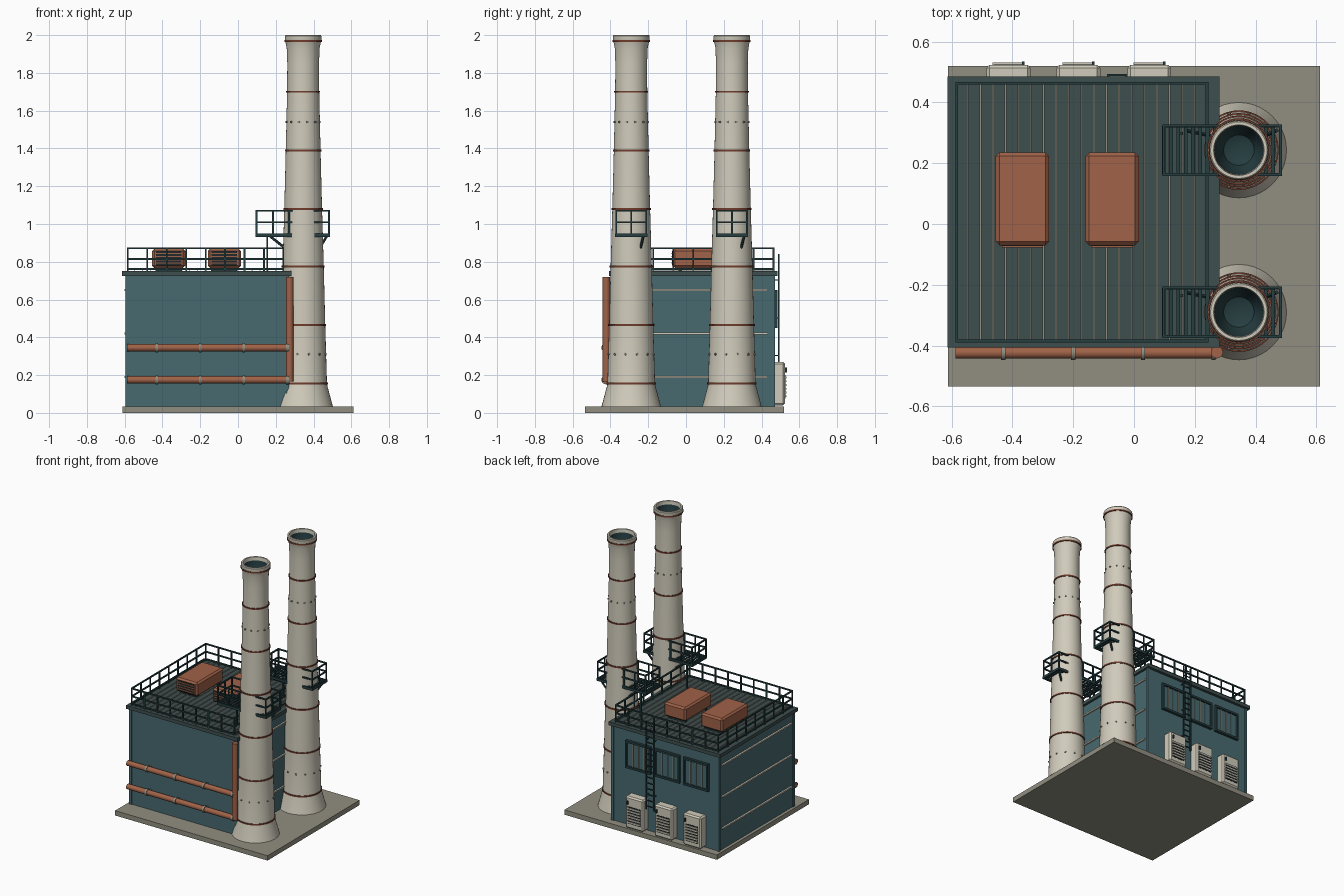
import bpy, bmesh, math
from mathutils import Matrix, Vector

if "Cube" in bpy.data.objects:
    bpy.data.objects.remove(bpy.data.objects["Cube"])


def mat(name, r, g, b):
    m = bpy.data.materials.new(name)
    lin = lambda c: ((c / 255 + 0.055) / 1.055) ** 2.4 if c > 10 else c / 3295
    m.diffuse_color = (lin(r), lin(g), lin(b), 1)
    m.use_nodes = True
    m.node_tree.nodes["Principled BSDF"].inputs["Base Color"].default_value = m.diffuse_color
    return m


TEAL = mat("wall teal", 72, 106, 111)
DARK = mat("dark teal", 38, 62, 65)
ROOF = mat("roof slate", 62, 78, 78)
CREAM = mat("cream", 208, 203, 187)
CONC = mat("concrete", 145, 143, 129)
RUST = mat("rust", 160, 98, 72)
BAND = mat("dark rust", 112, 60, 44)
BLACK = mat("grille black", 34, 42, 43)


class Part:
    """Collects boxes, rods and lathed shapes into one object."""
    def __init__(self, name, *mats):
        self.name, self.mats, self.bm = name, mats, bmesh.new()

    def box(self, x0, x1, y0, y1, z0, z1, bevel=0):
        m = Matrix.Translation(((x0 + x1) / 2, (y0 + y1) / 2, (z0 + z1) / 2)) \
            @ Matrix.Diagonal((x1 - x0, y1 - y0, z1 - z0, 1))
        v = bmesh.ops.create_cube(self.bm, size=1, matrix=m)["verts"]
        if bevel:
            e = list({e for w in v for e in w.link_edges})
            bmesh.ops.bevel(self.bm, geom=e, offset=bevel, segments=1, affect='EDGES')
        return self

    def rod(self, a, b, r, n=16):
        a, b = Vector(a), Vector(b)
        rot = (b - a).to_track_quat('Z', 'Y').to_matrix().to_4x4()
        bmesh.ops.create_cone(self.bm, cap_ends=True, segments=n, radius1=r, radius2=r,
                              depth=(b - a).length, matrix=Matrix.Translation((a + b) / 2) @ rot)
        return self

    def lathe(self, cx, cy, prof, n=40, index=lambda i: 0, closed=False):
        rings = []
        for r, z in prof:
            k = 1 if r == 0 else n
            rings.append([self.bm.verts.new((cx + r * math.cos(2 * math.pi * j / n),
                          cy + r * math.sin(2 * math.pi * j / n), z)) for j in range(k)])
        pairs = list(zip(rings, rings[1:])) + ([(rings[-1], rings[0])] if closed else [])
        for i, (p, q) in enumerate(pairs):
            for j in range(n):
                vs = [p[j % len(p)], p[(j + 1) % len(p)], q[(j + 1) % len(q)], q[j % len(q)]]
                f = self.bm.faces.new(list(dict.fromkeys(vs)))
                f.material_index = index(i)
        return self

    def done(self, smooth=False):
        bmesh.ops.recalc_face_normals(self.bm, faces=self.bm.faces)
        me = bpy.data.meshes.new(self.name)
        self.bm.to_mesh(me)
        self.bm.free()
        for m in self.mats:
            me.materials.append(m)
        ob = bpy.data.objects.new(self.name, me)
        bpy.context.collection.objects.link(ob)
        if smooth:
            bpy.ops.object.select_all(action='DESELECT')
            ob.select_set(True)
            bpy.context.view_layer.objects.active = ob
            bpy.ops.object.shade_smooth_by_angle(angle=math.radians(35))


# Slab, hall and roof
Part("base_slab", CONC).box(-.612, .612, -.535, .52, 0, .035).done()
Part("hall_walls", TEAL).box(-.59, .265, -.39, .465, .035, .73).done()
corners = Part("corner_trims", TEAL)
for x in (-.587, .262):
    for y in (-.387, .462):
        corners.box(x - .009, x + .009, y - .009, y + .009, .035, .73)
corners.done()
Part("roof_slab", ROOF).box(-.613, .282, -.407, .485, .725, .75).done()
ribs = Part("roof_ribs", CONC)
for i in range(20):
    x = -.547 + i * .0415
    ribs.box(x - .003, x + .003, -.39, .465, .749, .755)
ribs.done()
trims = Part("wall_strips", CREAM)
for z in (.19, .42, .65):
    trims.box(-.602, -.589, -.36, .435, z - .005, z + .005)
    trims.box(.264, .275, -.36, .435, z - .005, z + .005)
trims.done()

# Roof railing
rail = Part("roof_railing", DARK)
X0, X1, Y0, Y1, t = -.583, .24, -.385, .463, .0045
for z in (.762, .815, .872):
    for y in (Y0, Y1):
        rail.box(X0 - t, X1 + t, y - t, y + t, z - t, z + t)
    for x in (X0, X1):
        rail.box(x - t, x + t, Y0, Y1, z - t, z + t)
for i in range(9):
    x, y = X0 + (X1 - X0) * i / 8, Y0 + (Y1 - Y0) * i / 8
    for yy in (Y0, Y1):
        rail.box(x - t, x + t, yy - t, yy + t, .75, .872)
    for xx in (X0, X1):
        rail.box(xx - t, xx + t, y - t, y + t, .75, .872)
rail.done()

# Rooftop ventilation units with front louvres
for n, x in enumerate((-.367, -.072)):
    Part(f"roof_unit_{n}", RUST).box(x - .088, x + .088, -.07, .235, .768, .868, .012).done()
    Part(f"roof_unit_grille_{n}", BLACK).box(x - .068, x + .068, -.073, -.06, .78, .856).done()
    lou = Part(f"roof_unit_louvres_{n}", RUST)
    for k in range(4):
        lou.box(x - .068, x + .068, -.077, -.07, .79 + k * .017, .796 + k * .017)
    lou.done()
    feet = Part(f"roof_unit_feet_{n}", DARK)
    for fy in (-.04, .19):
        feet.box(x - .07, x + .07, fy, fy + .02, .75, .772)
    feet.done()

# Front pipes with clamps
pipes = Part("front_pipes", RUST)
clamps = Part("pipe_clamps", CONC)
for z in (.345, .175):
    pipes.rod((-.588, -.424, z), (.272, -.424, z), .019)
    for x in (-.43, -.2, .03, .262):
        clamps.rod((x - .007, -.424, z), (x + .007, -.424, z), .024)
        clamps.box(x - .007, x + .007, -.424, -.385, z - .01, z + .01)
pipes.rod((.273, -.422, .165), (.273, -.422, .72), .02)
pipes.done(True)
clamps.done(True)

# Back wall: windows and louvred cabinets
for n, x in enumerate((-.413, -.183, .05)):
    fr = Part(f"window_frame_{n}", DARK)
    fr.box(x - .1, x + .1, .46, .484, .45, .465).box(x - .1, x + .1, .46, .484, .635, .65)
    for s in (-1, 1):
        fr.box(x + s * .094 - .006, x + s * .094 + .006, .46, .484, .45, .65)
    fr.done()
    Part(f"window_glass_{n}", TEAL).box(x - .092, x + .092, .46, .471, .46, .64).done()
    mu = Part(f"window_mullions_{n}", CONC)
    for k in (-.046, 0, .046):
        mu.box(x + k - .003, x + k + .003, .46, .477, .462, .638)
    mu.done()
    Part(f"cabinet_{n}", CREAM).box(x - .072, x + .072, .45, .524, .04, .27, .01).done()
    Part(f"cabinet_grille_{n}", BLACK).box(x - .05, x + .05, .515, .5255, .075, .2).done()
    sl = Part(f"cabinet_slats_{n}", CREAM)
    for k in range(6):
        sl.box(x - .052, x + .052, .52, .531, .083 + k * .02, .092 + k * .02)
    sl.done()
    Part(f"cabinet_handle_{n}", DARK).box(x + .045, x + .053, .52, .535, .215, .24).done()

# Back ladder
lad = Part("ladder", DARK)
for x in (-.085, -.025):
    lad.box(x - .004, x + .004, .486, .494, .2, .84)
for k in range(15):
    lad.box(-.085, -.025, .487, .493, .22 + k * .042, .226 + k * .042)
for z in (.3, .5, .7):
    for x in (-.085, -.025):
        lad.box(x - .003, x + .003, .46, .49, z, z + .006)
lad.done()

# Chimneys with bands, bolts and platforms
CX = .345
outer = [(.157, .035), (.129, .14), (.126, .155), (.117, .465), (.109, .775), (.1, 1.08),
         (.092, 1.39), (.085, 1.7), (.084, 1.85), (.087, 1.93), (.094, 1.965)]


def radius(z):
    for (r0, z0), (r1, z1) in zip(outer, outer[1:]):
        if z0 <= z <= z1:
            return r0 + (r1 - r0) * (z - z0) / (z1 - z0)
    return .094


for n, cy in enumerate((-.29, .243)):
    prof = [(0, .035)] + outer + [(.097, 1.975), (.097, 1.995), (.093, 2), (.083, 2),
                                  (.08, 1.975), (.076, 1.9), (.05, 1.84), (0, 1.82)]
    Part(f"chimney_{n}", CREAM, DARK).lathe(
        CX, cy, prof, index=lambda i: 1 if i >= 16 else 0).done(True)
    bands = Part(f"chimney_bands_{n}", BAND)
    for z in (.155, .465, .775, 1.08, 1.39, 1.7, 1.968):
        r = radius(z)
        bands.lathe(CX, cy, [(r - .01, z - .005), (r + .005, z - .005),
                             (r + .005, z + .005), (r - .01, z + .005)], closed=True)
    bands.done(True)
    bolts = Part(f"chimney_bolts_{n}", CONC)
    for z in (.31, 1.54):
        for k in range(12):
            d = Vector((math.cos((k + .5) * math.pi / 6), math.sin((k + .5) * math.pi / 6), 0))
            c, r = Vector((CX, cy, z)), radius(z)
            bolts.rod(c + d * (r - .01), c + d * (r + .006), .006, 8)
    bolts.done()

    # Platform passing through the chimney
    p = Part(f"platform_{n}", DARK)
    a, b, w = .098, .482, .08
    for s in (-1, 1):
        y = cy + s * w
        p.box(a - .005, b + .005, y - .005, y + .005, .932, .95)
        for z in (1.01, 1.07):
            p.box(a - t, b + t, y - t, y + t, z - t, z + t)
        for x in (a, .185, .27, b):
            p.box(x - t, x + t, y - t, y + t, .94, 1.07)
    for x in (a, b):
        p.box(x - .005, x + .005, cy - w, cy + w, .932, .95)
        for z in (1.01, 1.07):
            p.box(x - t, x + t, cy - w, cy + w, z - t, z + t)
        p.box(x - t, x + t, cy - t, cy + t, .94, 1.07)
    for k in range(16):
        x = a + .024 * k
        p.box(x - .006, x + .006, cy - w, cy + w, .936, .944)
    p.box(.15, .16, cy + .05, cy + .06, .75, .935)
    p.rod((.47, cy + .065, .935), (.425, cy + .045, .86), .007, 6)
    p.rod((.17, cy + .065, .935), (.265, cy + .045, .86), .007, 6)
    p.done()
